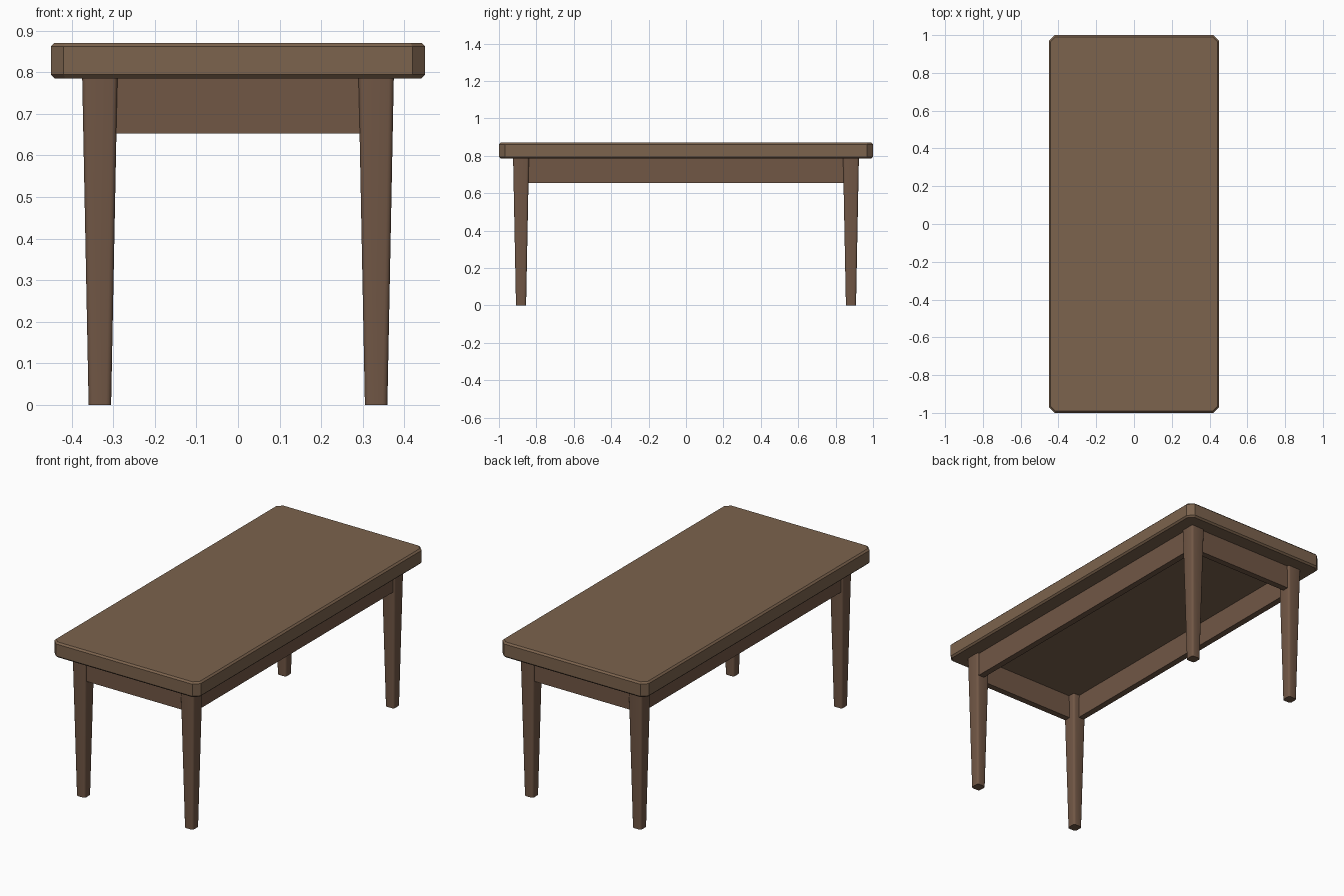
import bpy, bmesh
from mathutils import Vector

if "Cube" in bpy.data.objects:
    bpy.data.objects.remove(bpy.data.objects["Cube"])


def material(name, rgb):
    m = bpy.data.materials.new(name)
    m.diffuse_color = (*rgb, 1)
    m.use_nodes = True
    m.node_tree.nodes["Principled BSDF"].inputs["Base Color"].default_value = m.diffuse_color
    return m


TOP_WOOD = material("top_wood", (0.20, 0.125, 0.075))
FRAME_WOOD = material("frame_wood", (0.165, 0.095, 0.06))


def tapered_box(name, center, lower, upper, z0, z1, mat, corner=0, segments=1, rim=0):
    """Box with separate lower/upper half sizes, bevelled uprights and optional bevelled rims."""
    cx, cy = center
    bm = bmesh.new()
    bmesh.ops.create_cube(bm, size=2)
    for v in bm.verts:
        hx, hy = upper if v.co.z > 0 else lower
        v.co = Vector((cx + v.co.x * hx, cy + v.co.y * hy, z1 if v.co.z > 0 else z0))
    if corner:
        uprights = [e for e in bm.edges if abs(e.verts[0].co.z - e.verts[1].co.z) > 1e-4]
        bmesh.ops.bevel(bm, geom=uprights, offset=corner, offset_type='OFFSET',
                        segments=segments, profile=0.5, affect='EDGES')
    if rim:
        rims = [e for e in bm.edges if abs(e.verts[0].co.z - e.verts[1].co.z) < 1e-4]
        bmesh.ops.bevel(bm, geom=rims, offset=rim, offset_type='OFFSET',
                        segments=1, profile=0.5, affect='EDGES')
    bmesh.ops.recalc_face_normals(bm, faces=bm.faces)
    mesh = bpy.data.meshes.new(name)
    bm.to_mesh(mesh)
    bm.free()
    mesh.materials.append(mat)
    ob = bpy.data.objects.new(name, mesh)
    bpy.context.collection.objects.link(ob)
    return ob


UNDER = 0.785                # underside of the tabletop
LEG_X, LEG_Y = 0.332, 0.882  # leg centres
APRON_Z = 0.653
HALF_T = 0.0175              # half apron thickness

# Tabletop with clipped corners and chamfered rims
tapered_box("tabletop", (0, 0), (0.45, 1.0), (0.45, 1.0), UNDER, 0.87,
            TOP_WOOD, corner=0.031, rim=0.009)

# Four tapered legs with softened corners
for sx, side in ((-1, "left"), (1, "right")):
    for sy, end in ((-1, "front"), (1, "back")):
        leg = tapered_box(f"{end}_{side}_leg", (sx * LEG_X, sy * LEG_Y),
                          (0.027, 0.027), (0.0425, 0.0425), 0, UNDER + 0.005,
                          FRAME_WOOD, corner=0.012, segments=3)
        bpy.ops.object.select_all(action='DESELECT')
        leg.select_set(True)
        bpy.context.view_layer.objects.active = leg
        bpy.ops.object.shade_smooth_by_angle(angle=0.7)

# Aprons running between the legs
for s, end, side in ((-1, "front", "left"), (1, "back", "right")):
    size = (LEG_X, HALF_T)
    tapered_box(f"{end}_apron", (0, s * (LEG_Y + 0.013)), size, size,
                APRON_Z, UNDER + 0.003, FRAME_WOOD)
    size = (HALF_T, LEG_Y)
    tapered_box(f"{side}_apron", (s * (LEG_X + 0.013), 0), size, size,
                APRON_Z, UNDER + 0.003, FRAME_WOOD)
